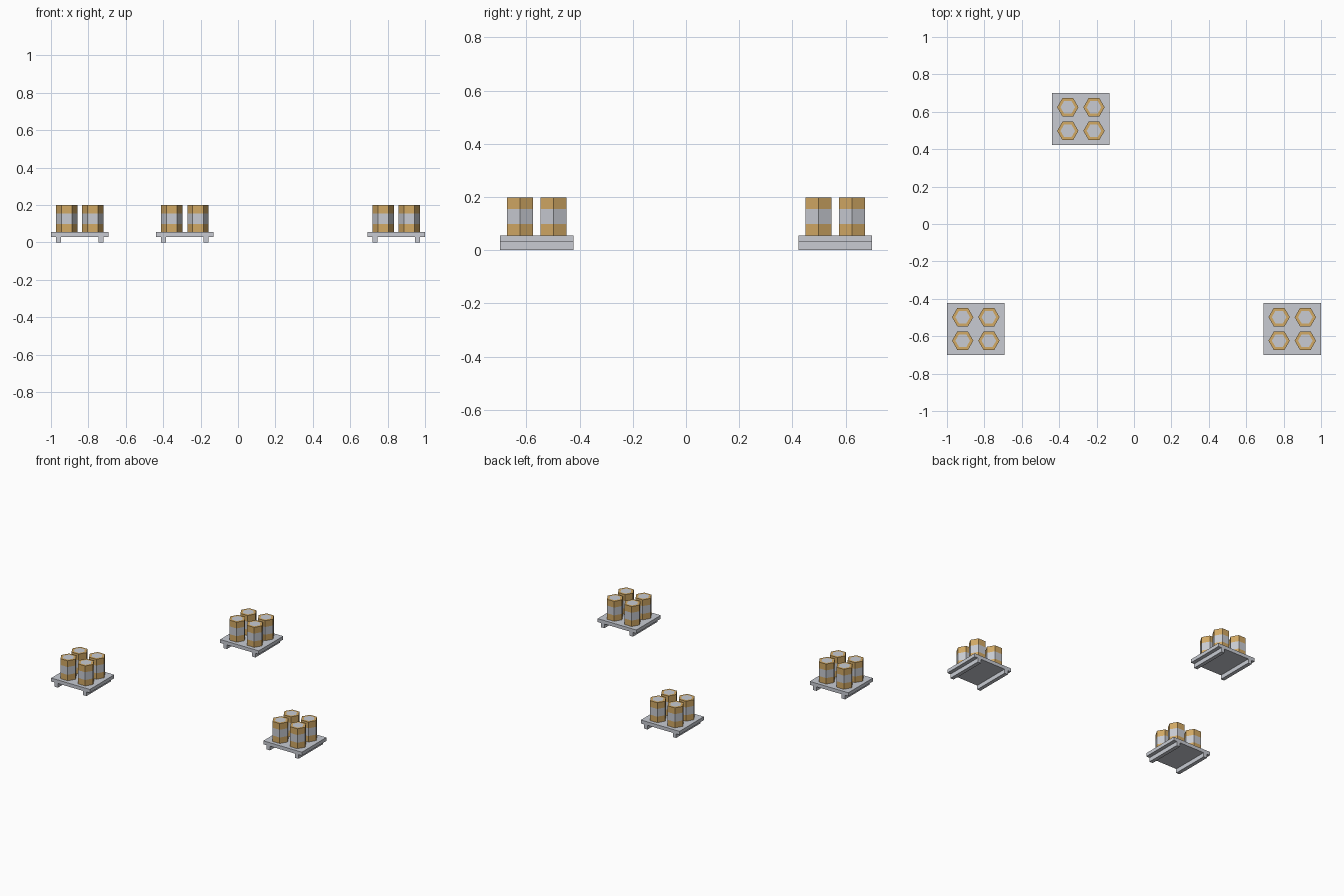
import bpy, bmesh
from math import cos, sin, pi

cube = bpy.data.objects.get("Cube")
if cube:
    bpy.data.objects.remove(cube, do_unlink=True)


def material(name, rgb):
    m = bpy.data.materials.new(name)
    m.use_nodes = True
    m.diffuse_color = (*rgb, 1)
    m.node_tree.nodes["Principled BSDF"].inputs["Base Color"].default_value = (*rgb, 1)
    return m


grey = material("pale_grey", (0.58, 0.60, 0.65))
tan = material("tan", (0.65, 0.40, 0.13))


def finish(bm, name, mats):
    mesh = bpy.data.meshes.new(name)
    bmesh.ops.recalc_face_normals(bm, faces=bm.faces)
    bm.to_mesh(mesh)
    bm.free()
    for m in mats:
        mesh.materials.append(m)
    return mesh


def box_mesh(name, size):
    bm = bmesh.new()
    bmesh.ops.create_cube(bm, size=1)
    bmesh.ops.scale(bm, vec=size, verts=bm.verts)
    return finish(bm, name, [grey])


def barrel_mesh():
    # Hexagonal drum: tan ends, grey middle band, grey lid inside a tan rim
    radius = 0.057
    levels = [0.055, 0.098, 0.154, 0.199]
    bm = bmesh.new()
    rings = [[bm.verts.new((radius * cos(i * pi / 3), radius * sin(i * pi / 3), z))
              for i in range(6)] for z in levels]
    for band, (low, high) in enumerate(zip(rings, rings[1:])):
        for i in range(6):
            j = (i + 1) % 6
            f = bm.faces.new((low[i], low[j], high[j], high[i]))
            f.material_index = 1 if band == 1 else 0
    bm.faces.new(rings[0][::-1])
    lid = bm.faces.new(rings[-1])
    bm.normal_update()
    bmesh.ops.inset_region(bm, faces=[lid], thickness=0.018)
    lid.material_index = 1
    return finish(bm, "barrel", [tan, grey])


def place(name, mesh, location):
    ob = bpy.data.objects.new(name, mesh)
    ob.location = location
    bpy.context.collection.objects.link(ob)


deck = box_mesh("pallet_deck", (0.308, 0.278, 0.025))
runner = box_mesh("pallet_runner", (0.027, 0.278, 0.03))
barrel = barrel_mesh()

# Three loaded pallets
sites = {"right": (-0.846, -0.561), "left": (0.846, -0.561), "back": (-0.284, 0.561)}
for site, (x, y) in sites.items():
    place(f"{site}_pallet_deck", deck, (x, y, 0.0425))
    for sx in (-1, 1):
        place(f"{site}_pallet_runner", runner, (x + sx * 0.114, y, 0.015))
        for sy in (-1, 1):
            place(f"{site}_barrel", barrel, (x + sx * 0.07, y + sy * 0.063, 0))
